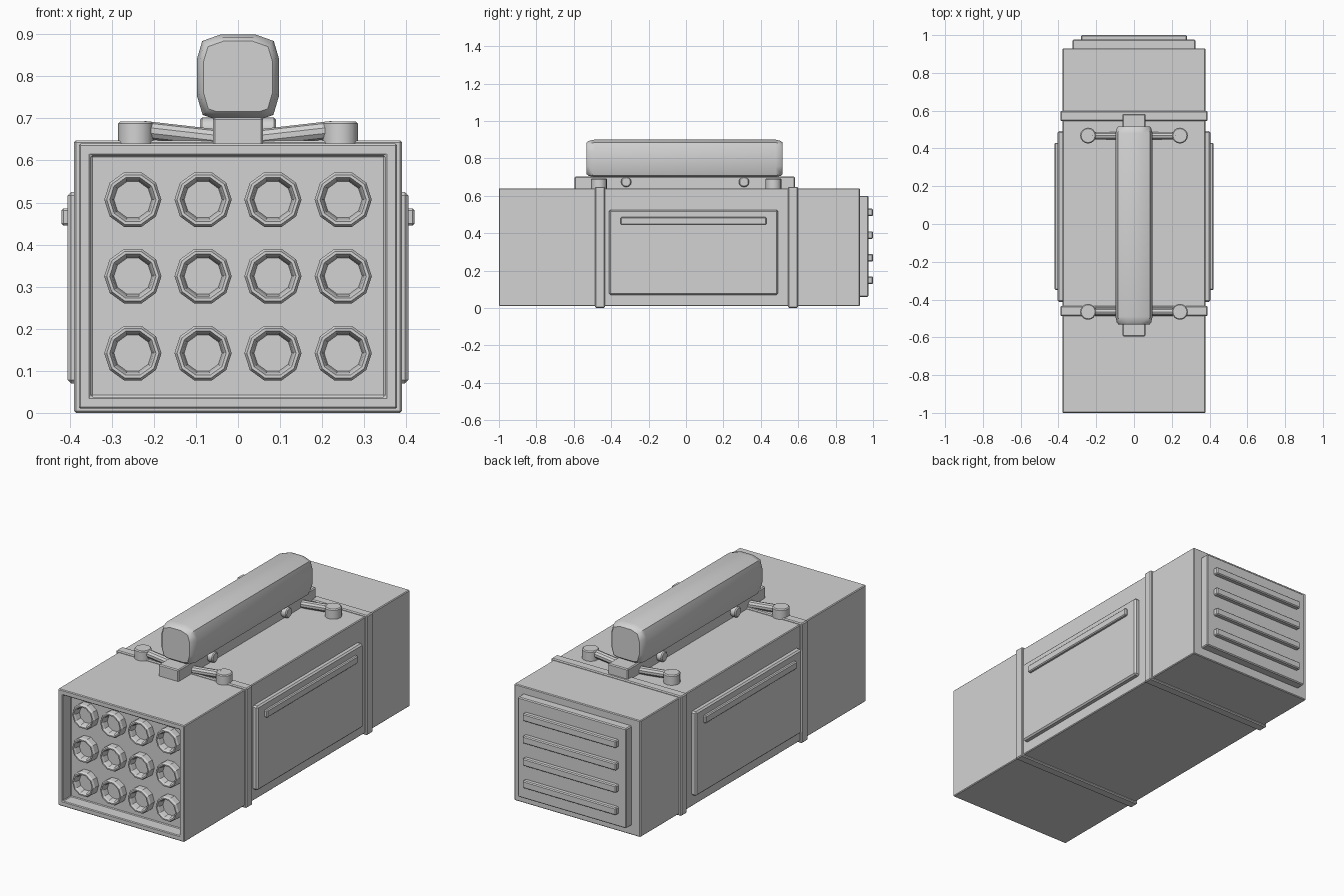
import bpy, bmesh, math
from mathutils import Vector

if "Cube" in bpy.data.objects:
    bpy.data.objects.remove(bpy.data.objects["Cube"])

grey = bpy.data.materials.new("plain_grey")
grey.diffuse_color = (0.65, 0.65, 0.65, 1)
grey.use_nodes = True
grey.node_tree.nodes["Principled BSDF"].inputs["Base Color"].default_value = grey.diffuse_color


def finish(name, bm, bevel=0.0, smooth=None):
    bmesh.ops.recalc_face_normals(bm, faces=bm.faces)
    me = bpy.data.meshes.new(name)
    bm.to_mesh(me)
    bm.free()
    ob = bpy.data.objects.new(name, me)
    bpy.context.collection.objects.link(ob)
    me.materials.append(grey)
    if bevel:
        mod = ob.modifiers.new("edge_bevel", 'BEVEL')
        mod.width = bevel
        mod.segments = 1
        mod.limit_method = 'ANGLE'
        mod.angle_limit = math.radians(40)
    if smooth:
        bpy.ops.object.select_all(action='DESELECT')
        ob.select_set(True)
        bpy.context.view_layer.objects.active = ob
        bpy.ops.object.shade_smooth_by_angle(angle=math.radians(smooth))
    return ob


def box_mesh(x, y, z):
    bm = bmesh.new()
    bmesh.ops.create_cube(bm, size=1)
    for v in bm.verts:
        for i, (a, b) in enumerate((x, y, z)):
            v.co[i] = a if v.co[i] < 0 else b
    return bm


def box(name, x, y, z, bevel=0.005):
    return finish(name, box_mesh(x, y, z), bevel)


def rod(name, a, b, r, sides=16, bevel=0.005):
    a, b = Vector(a), Vector(b)
    bm = bmesh.new()
    bmesh.ops.create_cone(bm, cap_ends=True, segments=sides, radius1=r, radius2=r,
                          depth=(b - a).length)
    q = (b - a).to_track_quat('Z', 'Y')
    for v in bm.verts:
        v.co = q @ v.co + (a + b) / 2
    return finish(name, bm, bevel, 35)


def loft(bm, rings, cap_start=True, cap_end=True):
    rows = [[bm.verts.new(p) for p in ring] for ring in rings]
    n = len(rows[0])
    for r0, r1 in zip(rows, rows[1:]):
        for i in range(n):
            bm.faces.new((r0[i], r0[(i + 1) % n], r1[(i + 1) % n], r1[i]))
    if cap_start:
        bm.faces.new(rows[0])
    if cap_end:
        bm.faces.new(rows[-1])


# Main case with recessed front
bm = box_mesh((-0.378, 0.378), (-1.0, 0.93), (0.01, 0.64))
bm.normal_update()
front = min(bm.faces, key=lambda f: f.calc_center_median().y)
bmesh.ops.inset_region(bm, faces=[front], thickness=0.04)
ext = bmesh.ops.extrude_discrete_faces(bm, faces=[front])
for v in ext['faces'][0].verts:
    v.co.y += 0.07
finish("main_case", bm, 0.004)

# Launch tubes: ten-sided rings with a blind bore
profile = [(0.068, -0.925), (0.068, -0.962), (0.062, -0.972),
           (0.055, -0.972), (0.050, -0.962), (0.045, -0.935)]
for row, z in enumerate((0.142, 0.325, 0.507)):
    for col, x in enumerate((-0.25, -0.083, 0.083, 0.25)):
        bm = bmesh.new()
        rings = [[(x + r * math.cos(k * math.tau / 10), y,
                   z + r * math.sin(k * math.tau / 10)) for k in range(10)]
                 for r, y in profile]
        loft(bm, rings, cap_start=False)
        finish(f"tube_{row}_{col}", bm)

# Rear panel and ribs
box("rear_panel", (-0.325, 0.325), (0.92, 0.976), (0.06, 0.60))
for i in range(4):
    z = 0.148 + i * 0.121
    box(f"rear_rib_{i}", (-0.28, 0.28), (0.97, 1.0), (z - 0.02, z + 0.02))

# Straps around the case
for name, y in (("front_strap", -0.46), ("rear_strap", 0.572)):
    box(name, (-0.39, 0.39), (y - 0.026, y + 0.026), (0.0, 0.648))

# Side panels with a long rib
for name, s in (("right", 1), ("left", -1)):
    box(f"{name}_side_panel", sorted((s * 0.37, s * 0.405)), (-0.412, 0.492),
        (0.07, 0.525), 0.008)
    box(f"{name}_side_rib", sorted((s * 0.40, s * 0.42)), (-0.35, 0.43),
        (0.445, 0.486))

# Rail under the handle
box("handle_rail", (-0.06, 0.06), (-0.595, 0.583), (0.635, 0.702))

# Padded handle
half = [(0.04, 0.9), (0.085, 0.884), (0.098, 0.84), (0.098, 0.755),
        (0.084, 0.708), (0.06, 0.7)]
section = half + [(-x, z) for x, z in reversed(half)]
stations = [(-0.532, 0.84), (-0.522, 0.93), (-0.49, 1.0),
            (0.48, 1.0), (0.507, 0.93), (0.517, 0.84)]
bm = bmesh.new()
loft(bm, [[(x * s, y, 0.8 + (z - 0.8) * s) for x, z in section]
          for y, s in stations])
finish("handle_grip", bm, smooth=40)

# Mounting posts, sloping arms and side knobs
for side, s in (("right", 1), ("left", -1)):
    for end, y, knob_y in (("front", -0.465, -0.32), ("rear", 0.468, 0.31)):
        rod(f"{end}_{side}_post", (s * 0.243, y, 0.635), (s * 0.243, y, 0.693), 0.042)
        rod(f"{end}_{side}_arm", (s * 0.04, y, 0.652), (s * 0.225, y, 0.673), 0.021, 10, 0)
        rod(f"{end}_{side}_knob", (s * 0.05, knob_y, 0.674), (s * 0.09, knob_y, 0.674),
            0.028, 12)
